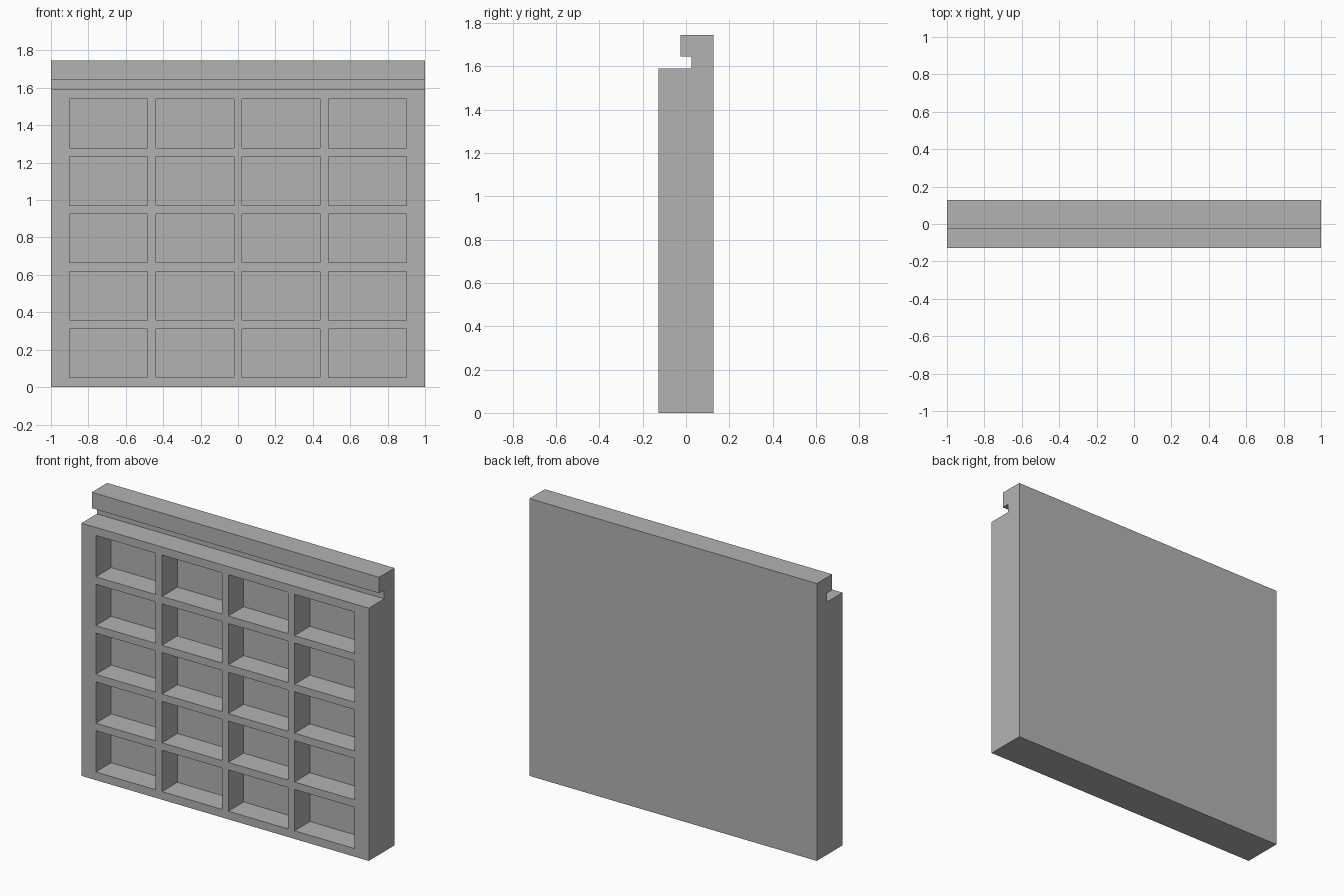
import bpy
import bmesh
from mathutils import Matrix, Vector

cube = bpy.data.objects.get("Cube")
if cube:
    bpy.data.objects.remove(cube, do_unlink=True)

# Plain grey material
grey = bpy.data.materials.new("plain_grey")
grey.use_nodes = True
colour = (0.45, 0.45, 0.45, 1)
grey.diffuse_color = colour
grey.node_tree.nodes["Principled BSDF"].inputs["Base Color"].default_value = colour

FRONT, BACK, RECESS = -0.128, 0.128, 0.025
LEDGE, LIP, TOP = 1.59, 1.645, 1.745


def add_object(name, bm):
    bmesh.ops.recalc_face_normals(bm, faces=bm.faces)
    mesh = bpy.data.meshes.new(name)
    bm.to_mesh(mesh)
    bm.free()
    mesh.materials.append(grey)
    obj = bpy.data.objects.new(name, mesh)
    bpy.context.collection.objects.link(obj)
    return obj


# Panel: side profile with hooked top rail, swept across the width
profile = [(FRONT, 0), (BACK, 0), (BACK, TOP), (-0.025, TOP),
           (-0.025, LIP), (RECESS, LIP), (RECESS, LEDGE), (FRONT, LEDGE)]
bm = bmesh.new()
side = bm.faces.new([bm.verts.new((-1, y, z)) for y, z in profile])
swept = bmesh.ops.extrude_face_region(bm, geom=[side])
moved = [v for v in swept["geom"] if isinstance(v, bmesh.types.BMVert)]
bmesh.ops.translate(bm, verts=moved, vec=(2, 0, 0))
panel = add_object("slatted_panel", bm)

# Pocket cutters: four columns by five rows
COLUMNS, ROWS = 4, 5
WIDTH, HEIGHT = 0.417, 0.26
PITCH_X, PITCH_Z = 0.461, 0.307
cut_front = FRONT - 0.1
bm = bmesh.new()
for column in range(COLUMNS):
    for row in range(ROWS):
        centre = Vector(((column - 1.5) * PITCH_X, (cut_front + RECESS) / 2,
                         0.181 + row * PITCH_Z))
        size = Matrix.Diagonal((WIDTH, RECESS - cut_front, HEIGHT, 1))
        bmesh.ops.create_cube(bm, size=1, matrix=Matrix.Translation(centre) @ size)
cutter = add_object("pocket_cutter", bm)
cutter.hide_render = True

# Cut the pockets, then discard the cutter
cut = panel.modifiers.new("pockets", "BOOLEAN")
cut.operation = "DIFFERENCE"
cut.solver = "EXACT"
cut.object = cutter
bpy.context.view_layer.objects.active = panel
bpy.ops.object.modifier_apply(modifier=cut.name)
bpy.data.objects.remove(cutter, do_unlink=True)
panel.name = "pocketed_panel"
